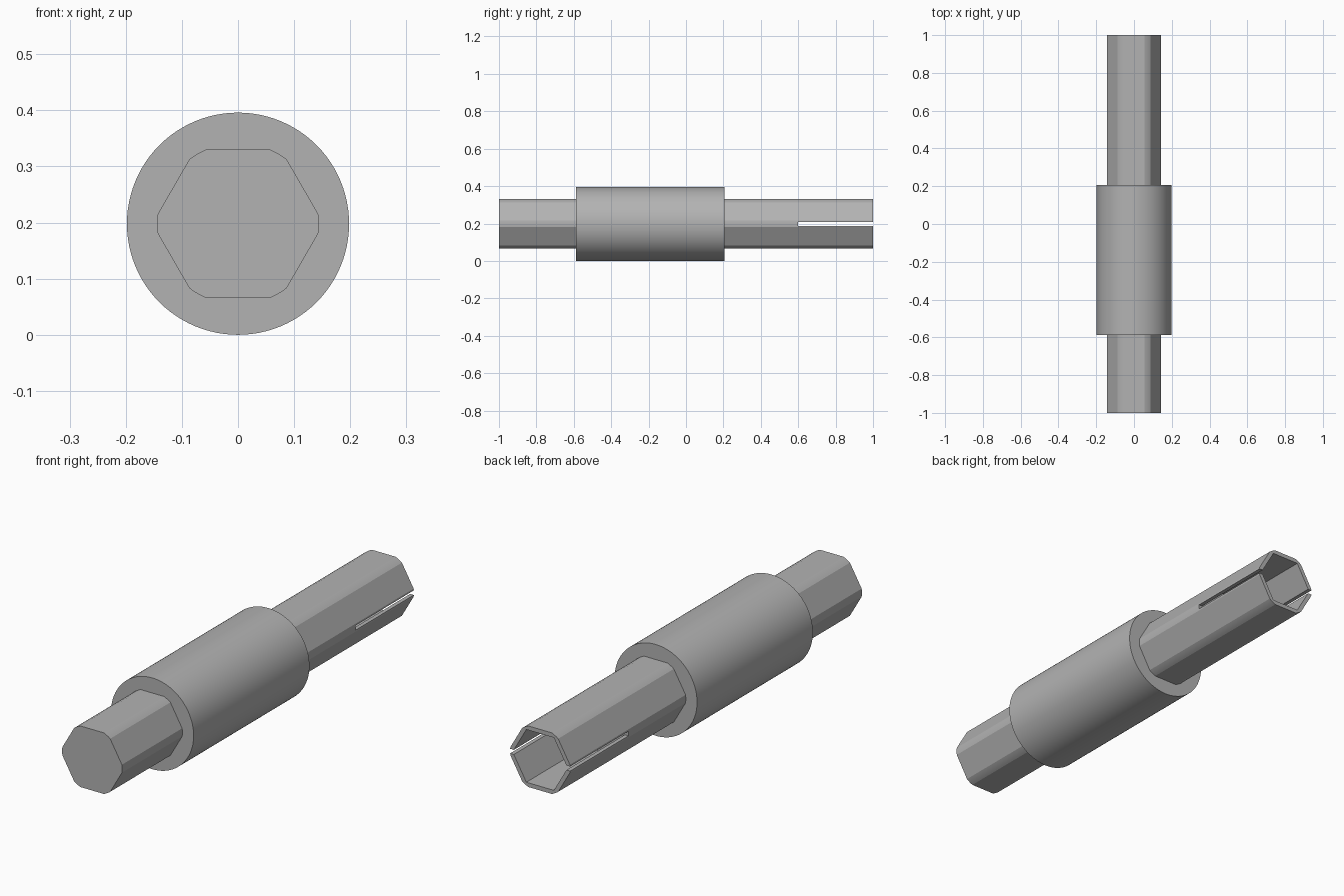
import bpy, bmesh
from math import sin, cos, pi, radians, acos

if "Cube" in bpy.data.objects:
    bpy.data.objects.remove(bpy.data.objects["Cube"])

AXIS_Z = 0.198
COLLAR_R = 0.198
HEX_APOTHEM = 0.1325
CORNER_R = 0.144
BORE_R = 0.132

# One plain grey for the whole fitting
grey = bpy.data.materials.new("plain grey")
grey.use_nodes = True
colour = (0.45, 0.45, 0.45, 1)
grey.diffuse_color = colour
grey.node_tree.nodes["Principled BSDF"].inputs["Base Color"].default_value = colour


def prism(name, profile, y0, y1):
    """Extrude an (x, z) profile about the shaft axis from y0 to y1."""
    bm = bmesh.new()
    face = bm.faces.new([bm.verts.new((x, y0, z + AXIS_Z)) for x, z in profile])
    new = bmesh.ops.extrude_face_region(bm, geom=[face])["geom"]
    verts = [g for g in new if isinstance(g, bmesh.types.BMVert)]
    bmesh.ops.translate(bm, verts=verts, vec=(0, y1 - y0, 0))
    bmesh.ops.recalc_face_normals(bm, faces=bm.faces)
    mesh = bpy.data.meshes.new(name)
    bm.to_mesh(mesh)
    bm.free()
    obj = bpy.data.objects.new(name, mesh)
    bpy.context.collection.objects.link(obj)
    mesh.materials.append(grey)
    return obj


def ring(radius, count):
    return [(radius * cos(2 * pi * i / count), radius * sin(2 * pi * i / count))
            for i in range(count)]


def rounded_hex(apothem, radius, steps=6):
    """Hexagon whose six corners are turned down to a circle."""
    half = pi / 6 - acos(apothem / radius)
    angles = [c * pi / 3 - half + 2 * half * s / steps
              for c in range(6) for s in range(steps + 1)]
    return [(radius * cos(a), radius * sin(a)) for a in angles]


def select_only(obj):
    bpy.ops.object.select_all(action='DESELECT')
    obj.select_set(True)
    bpy.context.view_layer.objects.active = obj


def cut(target, cutter):
    mod = target.modifiers.new("cut", 'BOOLEAN')
    mod.operation = 'DIFFERENCE'
    mod.solver = 'EXACT'
    mod.object = cutter
    select_only(target)
    bpy.ops.object.modifier_apply(modifier=mod.name)
    bpy.data.objects.remove(cutter)


# Hexagonal shaft with a hexagonal socket and a slit through two corners
shaft = prism("hex_shaft", rounded_hex(HEX_APOTHEM, CORNER_R), -1, 1)
cut(shaft, prism("socket_cutter", ring(BORE_R, 6), 0.6, 1.1))
slit = [(-0.2, -0.01), (0.2, -0.01), (0.2, 0.01), (-0.2, 0.01)]
cut(shaft, prism("slit_cutter", slit, 0.6, 1.1))

# Round collar
collar = prism("round_collar", ring(COLLAR_R, 96), -0.587, 0.207)

for part in (shaft, collar):
    select_only(part)
    bpy.ops.object.shade_smooth_by_angle(angle=radians(10))
